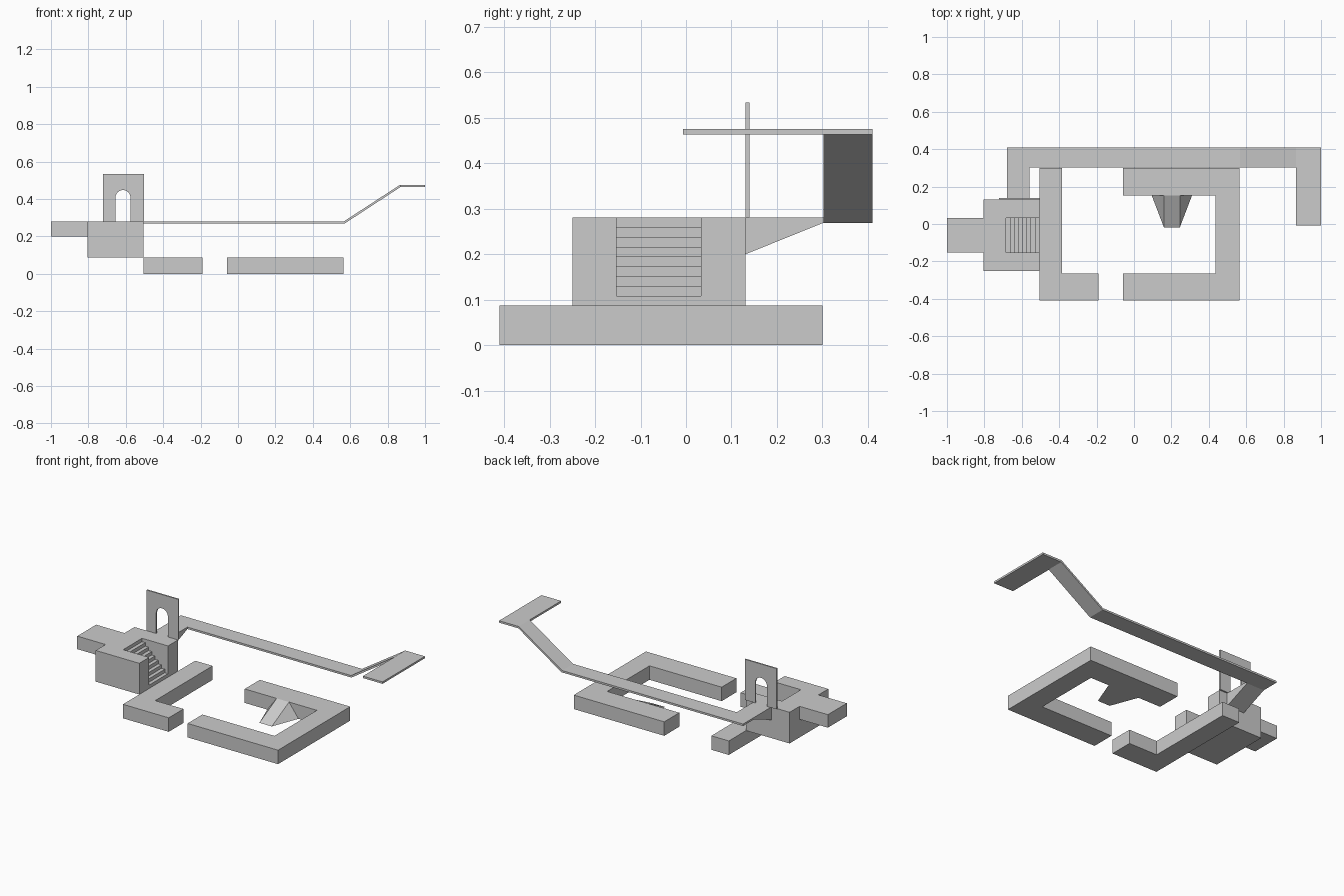
import bpy
import bmesh
from math import cos, sin, pi

if "Cube" in bpy.data.objects:
    bpy.data.objects.remove(bpy.data.objects["Cube"])

stone = bpy.data.materials.new("light grey stone")
stone.use_nodes = True
stone.diffuse_color = (0.6, 0.6, 0.6, 1)
stone.node_tree.nodes["Principled BSDF"].inputs["Base Color"].default_value = (0.6, 0.6, 0.6, 1)

# how a profile point (u, v) and an extrusion depth w map to x, y, z
AXES = {
    "x": lambda u, v, w: (w, u, v),
    "y": lambda u, v, w: (u, w, v),
    "z": lambda u, v, w: (u, v, w),
}


def finish(name, bm):
    bmesh.ops.recalc_face_normals(bm, faces=bm.faces)
    mesh = bpy.data.meshes.new(name)
    bm.to_mesh(mesh)
    bm.free()
    mesh.materials.append(stone)
    obj = bpy.data.objects.new(name, mesh)
    bpy.context.collection.objects.link(obj)
    return obj


def prism(name, axis, profile, low, high):
    """Extrude a closed profile along an axis."""
    bm = bmesh.new()
    place = AXES[axis]
    a = [bm.verts.new(place(u, v, low)) for u, v in profile]
    b = [bm.verts.new(place(u, v, high)) for u, v in profile]
    bm.faces.new(a)
    bm.faces.new(b)
    for i in range(len(a)):
        j = (i + 1) % len(a)
        bm.faces.new((a[i], a[j], b[j], b[i]))
    return finish(name, bm)


def box(name, x0, x1, y0, y1, z0, z1):
    return prism(name, "z", [(x0, y0), (x1, y0), (x1, y1), (x0, y1)], z0, z1)


WALL, TOP = 0.087, 0.281          # top of the low walls, top of the tower
FRONT, INNER, BACK = -0.41, -0.265, 0.30

# low courtyard walls
prism("left_wall", "z", [(-0.505, FRONT), (-0.19, FRONT), (-0.19, INNER),
                         (-0.385, INNER), (-0.385, BACK), (-0.505, BACK)], 0, WALL)
prism("right_wall", "z", [(-0.06, FRONT), (0.563, FRONT), (0.563, BACK), (-0.06, BACK),
                          (-0.06, 0.152), (0.437, 0.152), (0.437, INNER), (-0.06, INNER)],
      0, WALL)

# flared ramp from the back wall to the ground
bm = bmesh.new()
v = [bm.verts.new(p) for p in [(0.095, 0.152, 0), (0.31, 0.152, 0), (0.245, -0.018, 0),
                               (0.16, -0.018, 0), (0.16, 0.152, WALL), (0.245, 0.152, WALL)]]
for ids in [(0, 1, 2, 3), (3, 2, 5, 4), (0, 3, 4), (1, 5, 2), (0, 4, 5, 1)]:
    bm.faces.new([v[i] for i in ids])
finish("flared_ramp", bm)

# tower with a staircase cut into its right face
tower = box("stair_tower", -0.805, -0.505, -0.25, 0.131, WALL, TOP)
STEPS, x_start, x_end = 8, -0.684, -0.505
rise = (TOP - WALL) / (STEPS + 1)
run = (x_end - x_start) / STEPS
outline = [(x_start, TOP + 0.1)]
for k in range(STEPS):
    z = TOP - rise * (k + 1)
    outline += [(x_start + run * k, z), (x_start + run * (k + 1), z)]
outline[-1] = (x_end + 0.1, outline[-1][1])
outline.append((x_end + 0.1, TOP + 0.1))
cutter = prism("stair_cutter", "y", outline, -0.153, 0.033)
cutter.hide_render = True
cut = tower.modifiers.new("stairs", "BOOLEAN")
cut.operation, cut.solver, cut.object = "DIFFERENCE", "EXACT", cutter
bpy.context.view_layer.objects.active = tower
bpy.ops.object.modifier_apply(modifier=cut.name)
bpy.data.objects.remove(cutter)

# side block
box("side_block", -1.0, -0.805, -0.153, 0.033, 0.2, TOP)

# arched gateway
cx, r, spring = -0.615, 0.04, 0.408
arch = [(cx + r * cos(pi * i / 16), spring + r * sin(pi * i / 16)) for i in range(17)]
prism("arched_gateway", "y", [(-0.722, TOP), (-0.722, 0.534), (-0.503, 0.534), (-0.503, TOP),
                              (cx + r, TOP)] + arch + [(cx - r, TOP)], 0.131, 0.14)

# tapered support joining the tower to the walkway
SLAB = 0.012
prism("walkway_bracket", "x", [(0.131, 0.2), (0.302, TOP - SLAB), (0.302, TOP), (0.131, TOP)],
      -0.68, -0.56)

# long walkway, its incline and the raised end platform
HIGH = 0.475
prism("walkway", "y", [(-0.68, TOP), (0.567, TOP), (0.865, HIGH), (1.0, HIGH),
                       (1.0, HIGH - SLAB), (0.867, HIGH - SLAB), (0.57, TOP - SLAB),
                       (-0.68, TOP - SLAB)], 0.302, 0.41)
box("end_platform", 0.865, 1.0, -0.007, 0.302, HIGH - SLAB, HIGH)
